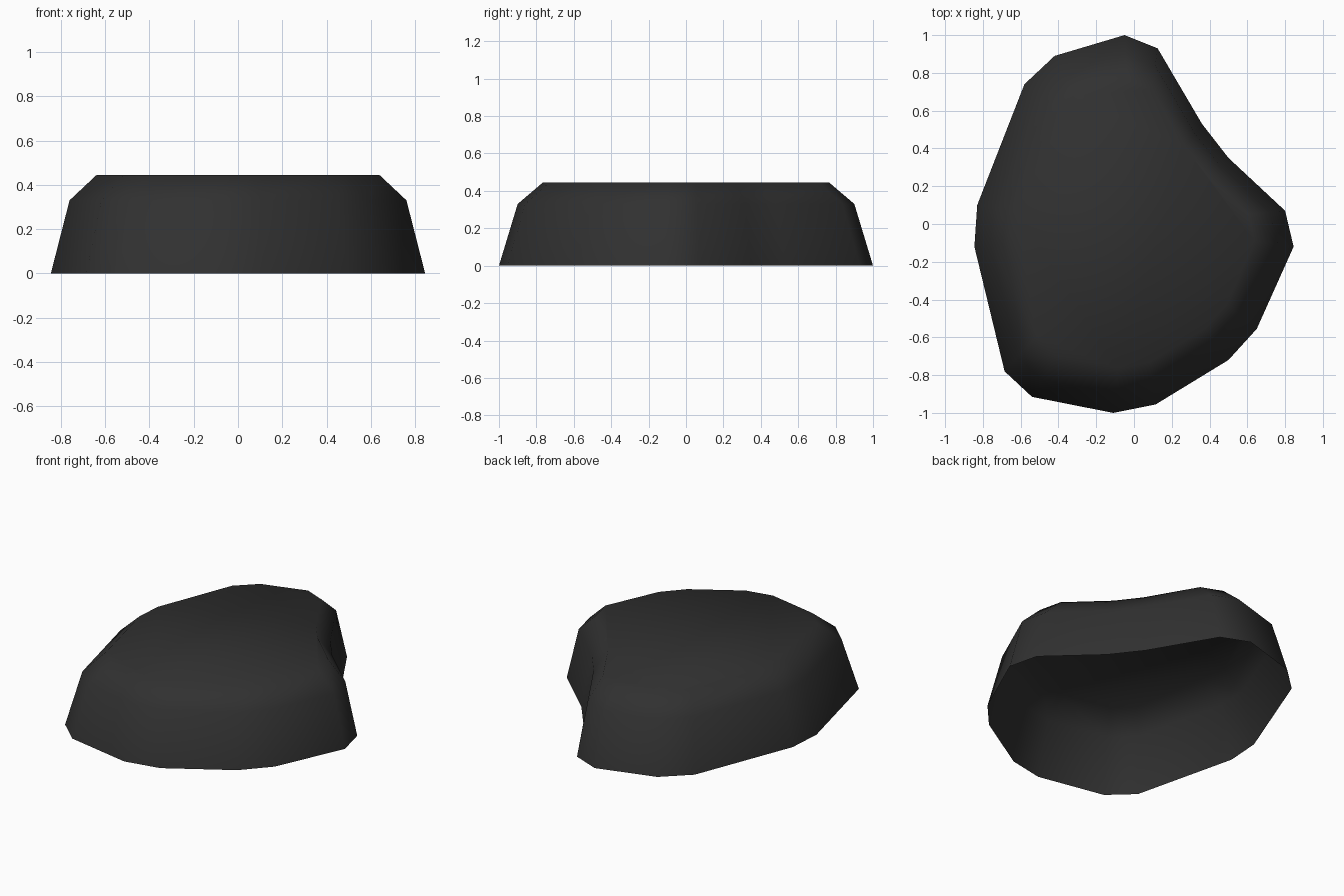
import bpy, bmesh

if "Cube" in bpy.data.objects:
    bpy.data.objects.remove(bpy.data.objects["Cube"])

# Irregular stone outline at ground level, counter-clockwise seen from above
OUTLINE = [(-0.05, 1.0), (-0.42, 0.89), (-0.58, 0.74), (-0.83, 0.10),
           (-0.845, -0.12), (-0.685, -0.78), (-0.54, -0.915), (-0.11, -1.0),
           (0.115, -0.955), (0.50, -0.72), (0.65, -0.555), (0.845, -0.12),
           (0.80, 0.07), (0.50, 0.35), (0.36, 0.53), (0.125, 0.93)]

# Height and x/y shrink of each ring: base, shoulder, top edge
RINGS = [(0.0, 1.0, 1.0), (0.33, 0.90, 0.90), (0.445, 0.755, 0.765)]

stone = bpy.data.materials.new("dark_grey_stone")
stone.diffuse_color = (0.03, 0.03, 0.03, 1)
stone.use_nodes = True
stone.node_tree.nodes["Principled BSDF"].inputs["Base Color"].default_value = stone.diffuse_color

# Stone shell: stacked rings with a flat cap, open underneath
bm = bmesh.new()
rings = [[bm.verts.new((x * sx, y * sy, z)) for x, y in OUTLINE]
         for z, sx, sy in RINGS]
n = len(OUTLINE)
for low, high in zip(rings, rings[1:]):
    for i in range(n):
        j = (i + 1) % n
        bm.faces.new((low[i], low[j], high[j], high[i]))
bm.faces.new(rings[-1])
for f in bm.faces:
    f.smooth = True

mesh = bpy.data.meshes.new("rock")
bm.to_mesh(mesh)
bm.free()
mesh.materials.append(stone)
rock = bpy.data.objects.new("rock", mesh)
bpy.context.collection.objects.link(rock)
